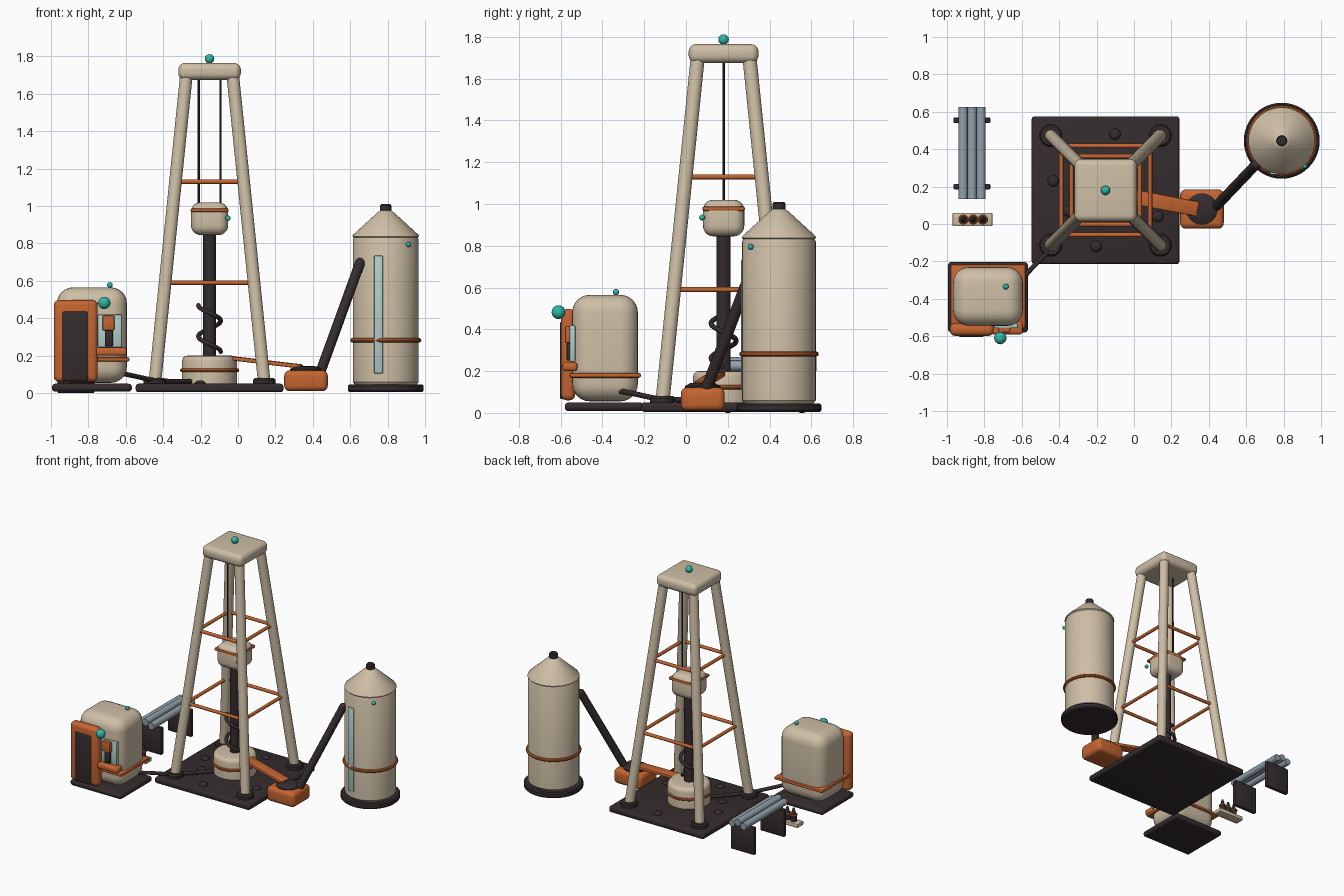
import bpy, math
from mathutils import Vector

if "Cube" in bpy.data.objects:
    bpy.data.objects.remove(bpy.data.objects["Cube"])


def material(name, rgb):
    m = bpy.data.materials.new(name)
    m.diffuse_color = (*rgb, 1)
    m.use_nodes = True
    m.node_tree.nodes["Principled BSDF"].inputs["Base Color"].default_value = m.diffuse_color
    return m


CREAM = material("cream", (0.62, 0.52, 0.38))
ORANGE = material("orange", (0.56, 0.13, 0.03))
DARK = material("charcoal", (0.035, 0.025, 0.027))
TEAL = material("teal", (0.03, 0.47, 0.40))
GLASS = material("pale_glass", (0.45, 0.62, 0.60))
STEEL = material("steel", (0.29, 0.36, 0.41))


def finish(o, name, mat):
    o.name = name
    o.data.materials.append(mat)
    bpy.ops.object.select_all(action='DESELECT')
    o.select_set(True)
    bpy.context.view_layer.objects.active = o
    bpy.ops.object.shade_smooth_by_angle(angle=math.radians(35))
    return o


def box(name, mat, lo, hi, bevel=0.0, segments=4):
    """Bevelled box from its low corner to its high corner."""
    lo, hi = Vector(lo), Vector(hi)
    bpy.ops.mesh.primitive_cube_add(size=1, location=(lo + hi) / 2)
    o = bpy.context.object
    o.scale = hi - lo
    bpy.ops.object.transform_apply(location=False, rotation=False)
    if bevel:
        b = o.modifiers.new("bevel", 'BEVEL')
        b.width, b.segments, b.limit_method = bevel, segments, 'NONE'
        bpy.ops.object.modifier_apply(modifier="bevel")
    return finish(o, name, mat)


def rod(name, mat, a, b, r, sides=20, r2=None):
    """Straight round bar between two points."""
    a, b = Vector(a), Vector(b)
    bpy.ops.mesh.primitive_cone_add(vertices=sides, radius1=r, radius2=r if r2 is None else r2,
                                    depth=(b - a).length, location=(a + b) / 2)
    o = bpy.context.object
    o.rotation_euler = (b - a).to_track_quat('Z', 'Y').to_euler()
    return finish(o, name, mat)


def ball(name, mat, c, r, flat=1.0):
    bpy.ops.mesh.primitive_uv_sphere_add(segments=20, ring_count=12, radius=r, location=c)
    o = bpy.context.object
    o.scale.z = flat
    return finish(o, name, mat)


def lathe(name, mat, x, y, profile, n=40):
    """Solid of revolution from (radius, height) points."""
    verts, faces = [], []
    for r, z in profile:
        for i in range(n):
            t = 2 * math.pi * i / n
            verts.append((x + r * math.cos(t), y + r * math.sin(t), z))
    for k in range(len(profile) - 1):
        for i in range(n):
            j = (i + 1) % n
            faces.append((k * n + i, k * n + j, k * n + n + j, k * n + n + i))
    faces += [tuple(range(n))[::-1], tuple(range(len(verts) - n, len(verts)))]
    me = bpy.data.meshes.new(name)
    me.from_pydata(verts, [], faces)
    o = bpy.data.objects.new(name, me)
    bpy.context.collection.objects.link(o)
    return finish(o, name, mat)


def ring(name, mat, c, R, r):
    bpy.ops.mesh.primitive_torus_add(major_radius=R, minor_radius=r, location=c,
                                     major_segments=40, minor_segments=10)
    return finish(bpy.context.object, name, mat)


def hose(name, mat, pts, r):
    """Round tube along points."""
    cu = bpy.data.curves.new(name, 'CURVE')
    cu.dimensions, cu.bevel_depth, cu.bevel_resolution, cu.use_fill_caps = '3D', r, 3, True
    s = cu.splines.new('POLY')
    s.points.add(len(pts) - 1)
    for p, q in zip(s.points, pts):
        p.co = (*q, 1)
    cu.materials.append(mat)
    o = bpy.data.objects.new(name, cu)
    bpy.context.collection.objects.link(o)


# --- derrick: base plate, four leaning legs, braces, crown ---
CX, CY = -0.152, 0.18
box("base_plate", DARK, (CX - .395, CY - .395, .005), (CX + .395, CY + .395, .05), .015, 3)


def leg_offset(z):
    return .125 + (1.69 - z) / 1.63 * .167


CORNERS = [(-1, -1), (1, -1), (1, 1), (-1, 1)]


def leg_point(c, z):
    d = leg_offset(z)
    return (CX + c[0] * d, CY + c[1] * d, z)


for c in CORNERS:
    rod("leg", CREAM, leg_point(c, .05), leg_point(c, 1.71), .034)
    px, py, _ = leg_point(c, .05)
    lathe("leg_foot", DARK, px, py, [(.06, .04), (.06, .07), (.052, .08)], 24)
for z in (.59, 1.13):
    for i in range(4):
        rod("brace", ORANGE, leg_point(CORNERS[i], z), leg_point(CORNERS[(i + 1) % 4], z), .012, 12)
box("crown", CREAM, (CX - .167, CY - .167, 1.675), (CX + .167, CY + .167, 1.765), .035, 5)
ball("crown_beacon", TEAL, (CX, CY, 1.787), .025)
for dx, dy in ((.05, .3), (-.28, .05), (-.2, -.11), (-.05, -.3), (.28, -.14)):
    ball("base_bolt", DARK, (CX + dx, CY + dy, .05), .03, .6)

# --- drill: cables, hanging head, stem, auger spiral, wellhead ---
for dx in (-.058, .058):
    rod("hoist_cable", DARK, (CX + dx, CY, .98), (CX + dx, CY, 1.7), .006, 10)
box("drill_head", CREAM, (CX - .099, CY - .099, .845), (CX + .099, CY + .099, 1.02), .05, 5)
box("drill_head_band", ORANGE, (CX - .102, CY - .102, .967), (CX + .102, CY + .102, .988), .009, 2)
ball("drill_head_light", TEAL, (-.053, .077, .935), .014)
rod("drill_stem", DARK, (CX, CY, .15), (CX, CY, .86), .034, 24)
turns = 1.5
hose("auger_spiral", DARK,
     [(CX - .06 * math.cos(t), CY - .06 * math.sin(t), .47 - .25 * t / (2 * math.pi * turns))
      for t in [2 * math.pi * turns * i / 48 for i in range(49)]], .012)
lathe("wellhead", CREAM, CX, CY, [(.147, .045), (.147, .17), (.143, .187), (.133, .197), (.118, .2)])
ring("wellhead_band", ORANGE, (CX, CY, .122), .147, .011)

# --- chute, hopper and conveyor tube ---
a, b = Vector((-.04, .152, .187)), Vector((.34, .08, .142))
chute = box("chute", ORANGE, (-(b - a).length / 2, -.04, -.011), ((b - a).length / 2, .04, .011), .006, 2)
chute.location = (a + b) / 2
chute.rotation_euler = (b - a).to_track_quat('X', 'Z').to_euler()
box("hopper", ORANGE, (.247, -.025, .01), (.48, .185, .122), .03, 4)
lathe("hopper_inlet", DARK, .363, .08, [(.085, .11), (.085, .128), (.06, .142), (.03, .146)], 24)
rod("conveyor_tube", DARK, (.425, .08, .07), (.652, .318, .695), .027)
ball("conveyor_tube_end", DARK, (.652, .318, .695), .027)

# --- silo ---
SX, SY = .79, .445
lathe("silo_base", DARK, SX, SY, [(.195, .005), (.203, .013), (.203, .038), (.195, .046)], 48)
lathe("silo_body", CREAM, SX, SY, [(.165, .045), (.176, .06), (.176, .82), (.168, .838)], 48)
lathe("silo_roof", CREAM, SX, SY, [(.17, .83), (.178, .838), (.174, .847), (.045, .965), (.03, .975)], 48)
lathe("silo_vent", DARK, SX, SY, [(.03, .96), (.03, 1.003), (.024, 1.01)], 20)
ring("silo_band", ORANGE, (SX, SY, .282), .178, .012)
box("silo_gauge", GLASS, (.727, .264, .105), (.775, .285, .735), .006, 2)
ball("silo_light", TEAL, (.912, .31, .795), .014)

# --- generator cabin ---
box("generator_base", DARK, (-.995, -.58, .008), (-.567, -.203, .05), .018, 3)
box("generator_body", CREAM, (-.968, -.545, .055), (-.594, -.23, .565), .085, 6)
box("generator_band", ORANGE, (-.982, -.558, .168), (-.58, -.215, .192), .011, 2)
box("generator_door", ORANGE, (-.985, -.598, .06), (-.75, -.53, .497), .028, 4)
box("door_panel", DARK, (-.94, -.604, .065), (-.802, -.58, .437), .011, 3)
box("control_screen", GLASS, (-.75, -.557, .245), (-.62, -.53, .42), .006, 2)
box("control_box", ORANGE, (-.725, -.58, .335), (-.66, -.54, .415), .008, 2)
box("control_handle", DARK, (-.712, -.572, .25), (-.668, -.54, .335), .006, 2)
box("control_shelf", ORANGE, (-.765, -.59, .2), (-.595, -.52, .243), .014, 3)
ball("generator_lamp", TEAL, (-.715, -.61, .482), .033)
ball("generator_top_light", TEAL, (-.685, -.335, .578), .015)
hose("power_hose", DARK, [(-.62, -.32, .105), (-.55, -.24, .09), (-.46, -.15, .07),
                          (-.36, -.04, .063), (-.25, .08, .063)], .013)

# --- pipe rack ---
for y in (.555, .2):
    box("rack_support", DARK, (-.965, y - .015, 0), (-.768, y + .015, .205), .007, 2)
for x, z in ((-.914, .225), (-.866, .242), (-.818, .225)):
    rod("spare_pipe", STEEL, (x, .135, z), (x, .625, z), .025)

# --- tray of drill bits ---
box("bit_tray", CREAM, (-.97, -.012, .01), (-.757, .06, .04), .006, 2)
for x in (-.912, -.86, -.808):
    rod("bit_shank", DARK, (x, .024, .035), (x, .024, .085), .022, 16)
    ring("bit_collar", ORANGE, (x, .024, .085), .02, .007)
    rod("bit_tip", DARK, (x, .024, .085), (x, .024, .135), .02, 16, .006)
